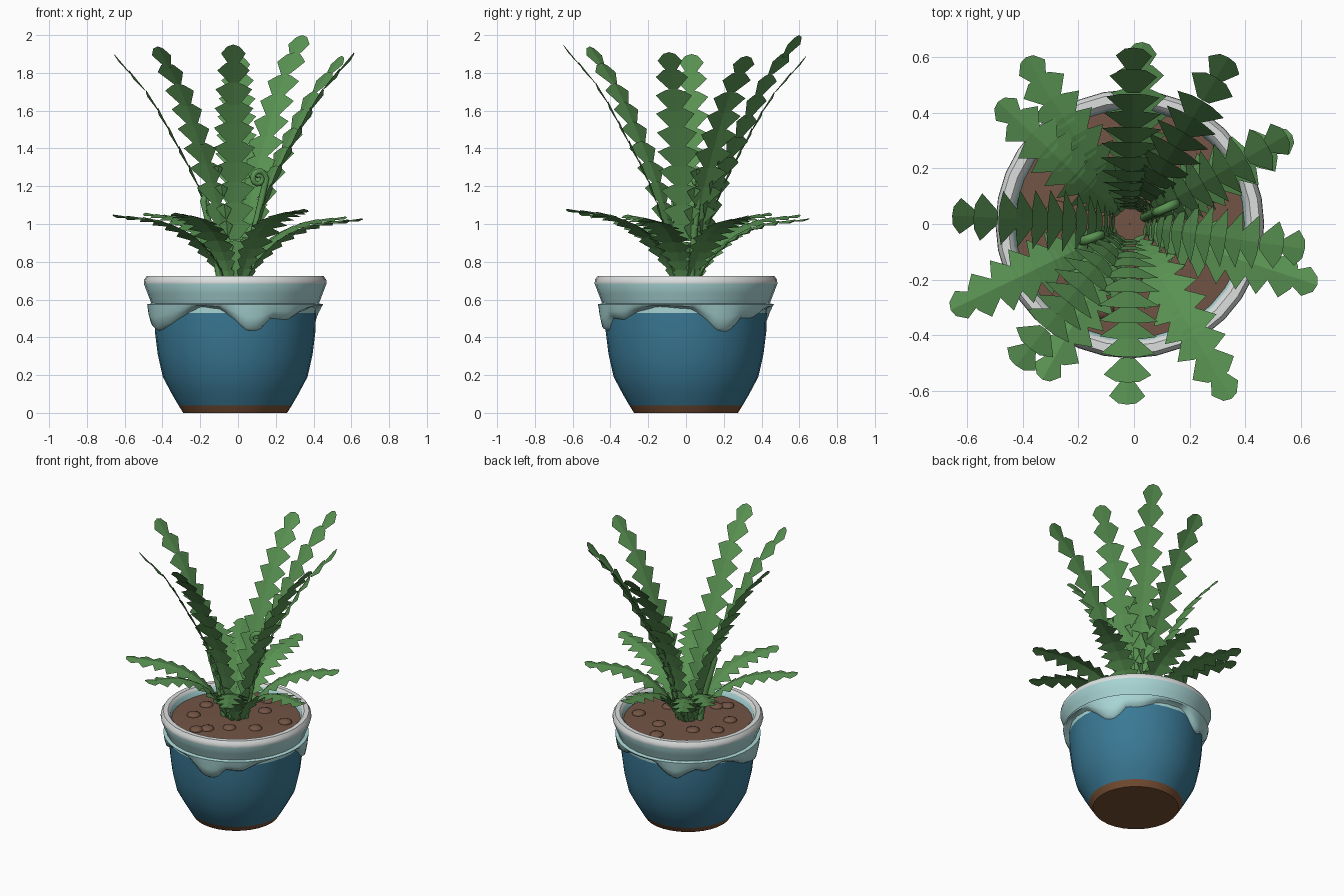
import bpy, bmesh, math
from mathutils import Vector

if "Cube" in bpy.data.objects:
    bpy.data.objects.remove(bpy.data.objects["Cube"])

CX = -0.015  # pot axis


def material(name, rgb):
    m = bpy.data.materials.new(name)
    m.diffuse_color = (*rgb, 1)
    m.use_nodes = True
    m.node_tree.nodes["Principled BSDF"].inputs["Base Color"].default_value = m.diffuse_color
    return m


LEAF = material("leaf_green", (0.10, 0.29, 0.085))
BLUE = material("glaze_blue", (0.042, 0.19, 0.30))
TEAL = material("glaze_pale_teal", (0.40, 0.67, 0.67))
WHITE = material("rim_white", (0.72, 0.74, 0.74))
SOIL = material("soil_brown", (0.17, 0.088, 0.06))
CLAY = material("clay_brown", (0.19, 0.08, 0.035))


def make(name, bm, mats, smooth=None):
    me = bpy.data.meshes.new(name)
    bm.to_mesh(me)
    bm.free()
    for m in mats:
        me.materials.append(m)
    ob = bpy.data.objects.new(name, me)
    bpy.context.collection.objects.link(ob)
    if smooth:
        bpy.ops.object.select_all(action='DESELECT')
        ob.select_set(True)
        bpy.context.view_layer.objects.active = ob
        bpy.ops.object.shade_smooth_by_angle(angle=math.radians(smooth))
    return ob


def lathe(name, profile, mats, bands, n=32, smooth=40, cap=False):
    """profile: (r, z) points; bands: material index per profile step."""
    bm = bmesh.new()
    rings = [[bm.verts.new((CX + r * math.cos(2 * math.pi * i / n),
                            r * math.sin(2 * math.pi * i / n), z))
              for i in range(n)] for r, z in profile]
    for a, b, k in zip(rings, rings[1:], bands):
        for i in range(n):
            j = (i + 1) % n
            bm.faces.new((a[i], a[j], b[j], b[i])).material_index = k
    if cap:
        bm.faces.new(rings[0][::-1]).material_index = bands[0]
    return make(name, bm, mats, smooth)


# Pot with clay foot, blue body and pale collar
lathe("pot", [(0.275, 0), (0.30, 0.04), (0.335, 0.10), (0.383, 0.19), (0.41, 0.31),
              (0.425, 0.43), (0.428, 0.53), (0.43, 0.60)],
      [CLAY, BLUE, TEAL], [0, 1, 1, 1, 1, 1, 2], cap=True)
# Thick rolled rim
lathe("rim", [(0.425, 0.575), (0.442, 0.575), (0.463, 0.63), (0.484, 0.685), (0.482, 0.705),
              (0.468, 0.725), (0.438, 0.725), (0.422, 0.71), (0.41, 0.66)],
      [TEAL, WHITE], [0, 0, 0, 1, 1, 1, 1, 0])
# Soil disc
lathe("soil", [(0.001, 0.68), (0.2, 0.68), (0.415, 0.672)][::-1], [SOIL], [0, 0])

# Glaze drips: lower edge height by angle (degrees)
EDGE = [(-180, .47), (-160, .43), (-145, .46), (-130, .51), (-115, .56), (-100, .545), (-90, .49),
        (-83, .44), (-77, .43), (-70, .45), (-65, .50), (-50, .49), (-38, .53), (-20, .56),
        (5, .545), (15, .49), (23, .435), (30, .43), (36, .45), (41, .50), (55, .50), (70, .545),
        (95, .55), (107, .47), (115, .44), (123, .48), (132, .51), (140, .49), (155, .54), (170, .51),
        (180, .47)]


def edge(a):
    for (a0, z0), (a1, z1) in zip(EDGE, EDGE[1:]):
        if a0 <= a <= a1:
            return z0 + (z1 - z0) * (a - a0) / (a1 - a0)


bm = bmesh.new()
N = 96
cols = []
for i in range(N):
    a = -180 + 360 * i / N
    c, s = math.cos(math.radians(a)), math.sin(math.radians(a))
    lo = edge(a)
    mid = (lo + 0.58) / 2
    cols.append([bm.verts.new((CX + r * c, r * s, z)) for r, z in
                 ((0.43, 0.582), (0.466, 0.575), (0.459, mid), (0.447, lo + 0.015), (0.422, lo))])
for i in range(N):
    a, b = cols[i], cols[(i + 1) % N]
    for k in range(4):
        bm.faces.new((a[k + 1], b[k + 1], b[k], a[k]))
make("glaze_drips", bm, [TEAL], 50)

# Small soil lumps
bm = bmesh.new()
LUMPS = [(-.26, .04), (-.05, -.25), (.06, -.16), (.2, -.07), (.02, .32), (.1, .18),
         (-.13, .13), (-.24, -.13), (.3, .12), (-.1, -.3)]
for x, y in LUMPS:
    new = bmesh.ops.create_icosphere(bm, subdivisions=2, radius=0.045)["verts"]
    for v in new:
        v.co = (v.co.x + x + CX, v.co.y + y, v.co.z * 0.45 + 0.678)
make("soil_lumps", bm, [SOIL], 60)


def sample(pts, n=60):
    """Smooth Catmull-Rom path resampled evenly by length."""
    p = [2 * pts[0] - pts[1]] + pts + [2 * pts[-1] - pts[-2]]
    fine = []
    for i in range(1, len(p) - 2):
        a, b, c, d = p[i - 1:i + 3]
        for k in range(20):
            t = k / 20
            fine.append(0.5 * (2 * b + (c - a) * t + (2 * a - 5 * b + 4 * c - d) * t * t
                               + (3 * b - a - 3 * c + d) * t ** 3))
    fine.append(pts[-1])
    dist = [0]
    for a, b in zip(fine, fine[1:]):
        dist.append(dist[-1] + (b - a).length)
    out, j = [], 0
    for k in range(n + 1):
        s = dist[-1] * k / n
        while j < len(fine) - 2 and dist[j + 1] < s:
            j += 1
        out.append(fine[j].lerp(fine[j + 1], (s - dist[j]) / (dist[j + 1] - dist[j])))
    return out, dist[-1]


def width_at(f, table):
    for (f0, w0), (f1, w1) in zip(table, table[1:]):
        if f <= f1:
            return w0 + (w1 - w0) * (f - f0) / (f1 - f0)
    return table[-1][1]


def frond(name, tip, shape, count, overlap, widths, droop):
    """Chain of folded shield leaflets from the crown to the tip."""
    ang = math.atan2(tip[1], tip[0] - CX)
    out = Vector((math.cos(ang), math.sin(ang), 0))
    side = Vector((-out.y, out.x, 0))
    reach = math.hypot(tip[0] - CX, tip[1])
    r1, z1 = shape[-1]
    pts = []
    for k, (r, z) in enumerate(shape):
        rr = r if k == 0 else r * reach / r1
        pts.append(Vector((CX, 0, 0.68 + (z - 0.68) * (tip[2] - 0.68) / (z1 - 0.68))) + out * rr)
    path, length = sample(pts)
    bm = bmesh.new()
    joints = [(i / count) ** 1.2 for i in range(count + 1)]
    for f0, f1 in zip(joints, joints[1:]):
        k = max(1, round(f1 * 60))
        end = path[k]
        tan = (end - path[max(0, k - 4)]).normalized()
        up = tan.cross(side).normalized()
        if up.z < 0:
            up = -up
        ln = max((f1 - f0) * length * overlap, 0.085)
        w = width_at(f1, widths) / 2
        base = end - tan * ln - up * 0.006
        top = 0.72 if f1 < 0.85 else 0.62
        crown = 0.45 if f1 < 0.85 else 0.5

        def pt(s, x):
            return bm.verts.new(base + tan * (ln * s) + side * (w * x)
                                + up * (0.006 * s - droop * w * abs(x)))
        m0, m1 = pt(0, 0), pt(1, 0)
        for sg in (-1, 1):
            f = [m0, pt(0, 0.28 * sg), pt(top, sg), pt(0.93, crown * sg), m1]
            bm.faces.new(f if sg > 0 else f[::-1])
    make(name, bm, [LEAF])


# Tall fronds
TALL = [(.05, .68), (.10, .95), (.18, 1.19), (.30, 1.43), (.45, 1.69), (.63, 1.9)]
TALL_W = [(0, .06), (.15, .12), (.3, .2), (.5, .225), (.7, .21), (.85, .19), (.93, .165), (1, .13)]
for i, t in enumerate([(.615, -.09, 1.91), (.55, .32, 1.89), (.34, .6, 2.0), (0, .635, 1.89),
                       (-.655, .03, 1.90), (-.425, -.51, 1.94), (-.025, -.65, 1.95)]):
    frond(f"tall_frond_{i + 1}", t, TALL, 13, 1.12, TALL_W, 0.1)

# Low arching fronds
LOW = [(.05, .68), (.12, .82), (.25, .945), (.42, 1.015), (.65, 1.04)]
LOW_W = [(0, .05), (.15, .1), (.3, .18), (.5, .225), (.75, .21), (.9, .17), (1, .11)]
for i, t in enumerate([(.66, -.22, 1.03), (.57, .32, 1.04), (.03, .655, 1.03), (-.39, .6, 1.05),
                       (-.49, .44, 1.06), (-.66, -.31, 1.05), (-.33, -.56, 1.06), (.35, -.63, 1.08)]):
    frond(f"low_frond_{i + 1}", t, LOW, 11, 1.35, LOW_W, 0.2)


# Young curled shoots
def shoot(name, ang, foot, reach, height, curl):
    out = Vector((math.cos(ang), math.sin(ang), 0))
    prof = [(foot, 0.67), (foot + (reach - foot) * 0.4, 0.67 + (height - 0.67) * 0.5), (reach, height)]
    for k in range(1, 15):  # inward spiral
        a = k * math.radians(36)
        r = curl * (1 - k / 20)
        prof.append((reach - curl + r * math.cos(a), height + r * math.sin(a)))
    cu = bpy.data.curves.new(name, 'CURVE')
    cu.dimensions = '3D'
    cu.bevel_depth = 0.019
    cu.bevel_resolution = 2
    cu.use_fill_caps = True
    sp = cu.splines.new('POLY')
    sp.points.add(len(prof) - 1)
    for k, (p, (r, z)) in enumerate(zip(sp.points, prof)):
        p.co = (CX + out.x * r, out.y * r, z, 1)
        p.radius = 1 - 0.5 * k / len(prof)
    cu.materials.append(LEAF)
    bpy.context.collection.objects.link(bpy.data.objects.new(name, cu))


shoot("curled_shoot_right", math.radians(24), 0.06, 0.18, 1.24, 0.045)
shoot("curled_shoot_left", math.radians(200), 0.08, 0.18, 1.12, 0.04)
